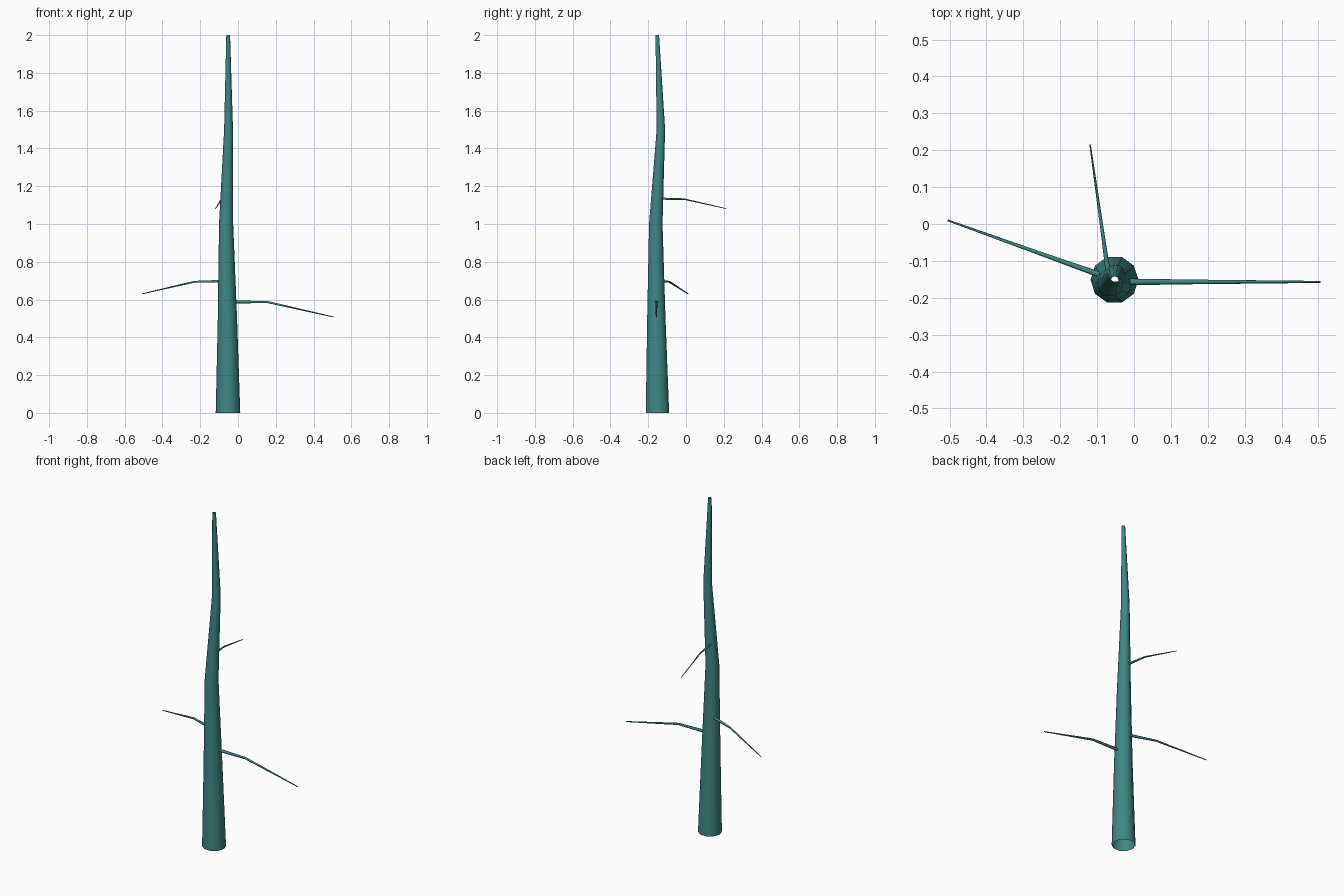
import bpy, bmesh, math
from mathutils import Vector

if "Cube" in bpy.data.objects:
    bpy.data.objects.remove(bpy.data.objects["Cube"])

bark = bpy.data.materials.new("bark")
bark.diffuse_color = (0.05, 0.24, 0.23, 1)
bark.use_nodes = True
bark.node_tree.nodes["Principled BSDF"].inputs["Base Color"].default_value = bark.diffuse_color


def tube(name, points, radii, sides, axis):
    """Open tapered tube whose rings all face along the given axis."""
    axis = Vector(axis).normalized()
    u = Vector((1, 0, 0)) if axis.z > 0.9 else axis.cross(Vector((0, 0, 1))).normalized()
    v = axis.cross(u)
    bm = bmesh.new()
    rings = []
    for p, r in zip(points, radii):
        angles = [2 * math.pi * i / sides for i in range(sides)]
        rings.append([bm.verts.new(Vector(p) + r * (math.cos(a) * u + math.sin(a) * v)) for a in angles])
    for lo, hi in zip(rings, rings[1:]):
        for i in range(sides):
            j = (i + 1) % sides
            bm.faces.new((lo[i], lo[j], hi[j], hi[i]))
    mesh = bpy.data.meshes.new(name)
    bm.to_mesh(mesh)
    bm.free()
    mesh.materials.append(bark)
    mesh.shade_smooth()
    obj = bpy.data.objects.new(name, mesh)
    bpy.context.collection.objects.link(obj)
    return obj


# Trunk: gently wandering taper
tube("trunk",
     [(-0.053, -0.151, 0), (-0.056, -0.157, 0.5), (-0.063, -0.160, 1.0),
      (-0.050, -0.133, 1.5), (-0.052, -0.152, 2.0)],
     [0.065, 0.051, 0.0375, 0.0235, 0.01], 10, (0, 0, 1))

# Branches: level at the trunk, then drooping to a thin tip
branches = {
    "right_branch": ([(-0.015, -0.157, 0.588), (0.16, -0.157, 0.586), (0.505, -0.157, 0.508)], 0.009),
    "left_branch": ([(-0.094, -0.137, 0.697), (-0.232, -0.088, 0.694), (-0.505, 0.010, 0.631)], 0.008),
    "back_branch": ([(-0.071, -0.126, 1.134), (-0.087, -0.011, 1.132), (-0.119, 0.215, 1.081)], 0.0065),
}
for name, (pts, r) in branches.items():
    tube(name, pts, [r, r * 0.7, r * 0.3], 6, Vector(pts[2]) - Vector(pts[0]))
